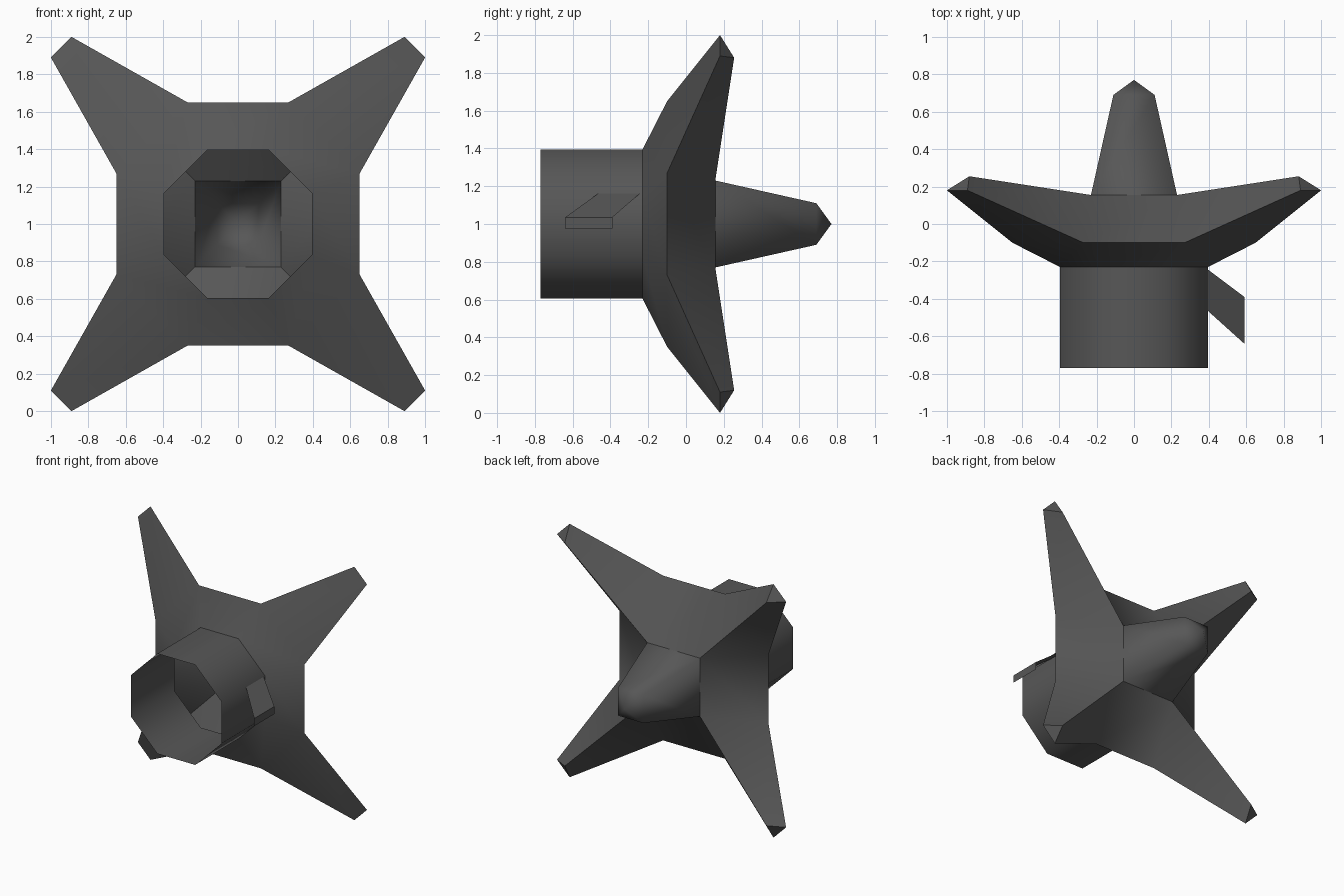
import bpy, bmesh, math

if "Cube" in bpy.data.objects:
    bpy.data.objects.remove(bpy.data.objects["Cube"])

grey = bpy.data.materials.new("dark grey")
grey.diffuse_color = (0.095, 0.095, 0.095, 1)
grey.use_nodes = True
grey.node_tree.nodes["Principled BSDF"].inputs["Base Color"].default_value = grey.diffuse_color


def turn(p, k):
    """Quarter turns about the y axis, then lift to the model centre."""
    x, y, z = p
    for _ in range(k):
        x, z = -z, x
    return (x, y, z + 1)


def make(name, faces, quarters=4, smooth=60):
    """Build a shell from one quarter's faces, repeated around the y axis."""
    bm = bmesh.new()
    for k in range(quarters):
        for f in faces:
            bm.faces.new([bm.verts.new(turn(p, k)) for p in f])
    bmesh.ops.remove_doubles(bm, verts=bm.verts, dist=0.001)
    bmesh.ops.recalc_face_normals(bm, faces=bm.faces)
    me = bpy.data.meshes.new(name)
    bm.to_mesh(me)
    bm.free()
    me.materials.append(grey)
    ob = bpy.data.objects.new(name, me)
    bpy.context.collection.objects.link(ob)
    bpy.ops.object.select_all(action='DESELECT')
    ob.select_set(True)
    bpy.context.view_layer.objects.active = ob
    bpy.ops.object.shade_smooth_by_angle(angle=math.radians(smooth))
    return ob


# Open octagonal front tube
def oct_pts(y, a=0.165, b=0.395):
    return (a, y, b), (b, y, a), (b, y, -a)

f0, f1, f2 = oct_pts(-0.77)
r0, r1, r2 = oct_pts(-0.23)
make("front_tube", [(f0, f1, r1, r0), (f1, f2, r2, r1)], smooth=50)

# Star body: flared collar, four three-sided arms, back panels
A, B, B2 = (0.27, -0.10, 0.65), (0.65, -0.10, 0.27), (0.65, -0.10, -0.27)
D, C = (0.89, 0.18, 1.0), (1.0, 0.18, 0.89)      # arm end, front edge
E = (0.88, 0.255, 0.88)                          # arm end, back ridge
F, F2 = (0.23, 0.155, 0.23), (0.23, 0.155, -0.23)
make("star_body", [
    (r0, r1, B, A), (r1, r2, B2, B),             # collar
    (A, B, C, D), (A, D, E, F), (B, F, E, C),    # arm
    (C, E, D),                                   # arm end
    (B, B2, F2, F),                              # back panel
], smooth=35)

# Square tapered rear spike with a pointed end
S, S2, T = (0.11, 0.69, 0.11), (0.11, 0.69, -0.11), (0, 0.77, 0)
make("rear_spike", [(F, F2, S2, S), (S, S2, T)], smooth=100)

# Bent side fin: sloping plate with a short turned-down lip
make("side_fin", [
    ((0.39, -0.24, 0.165), (0.39, -0.46, 0.165), (0.59, -0.64, 0.035), (0.59, -0.39, 0.035)),
    ((0.59, -0.39, 0.035), (0.59, -0.64, 0.035), (0.59, -0.64, -0.025), (0.59, -0.39, -0.025)),
], quarters=1, smooth=30)
